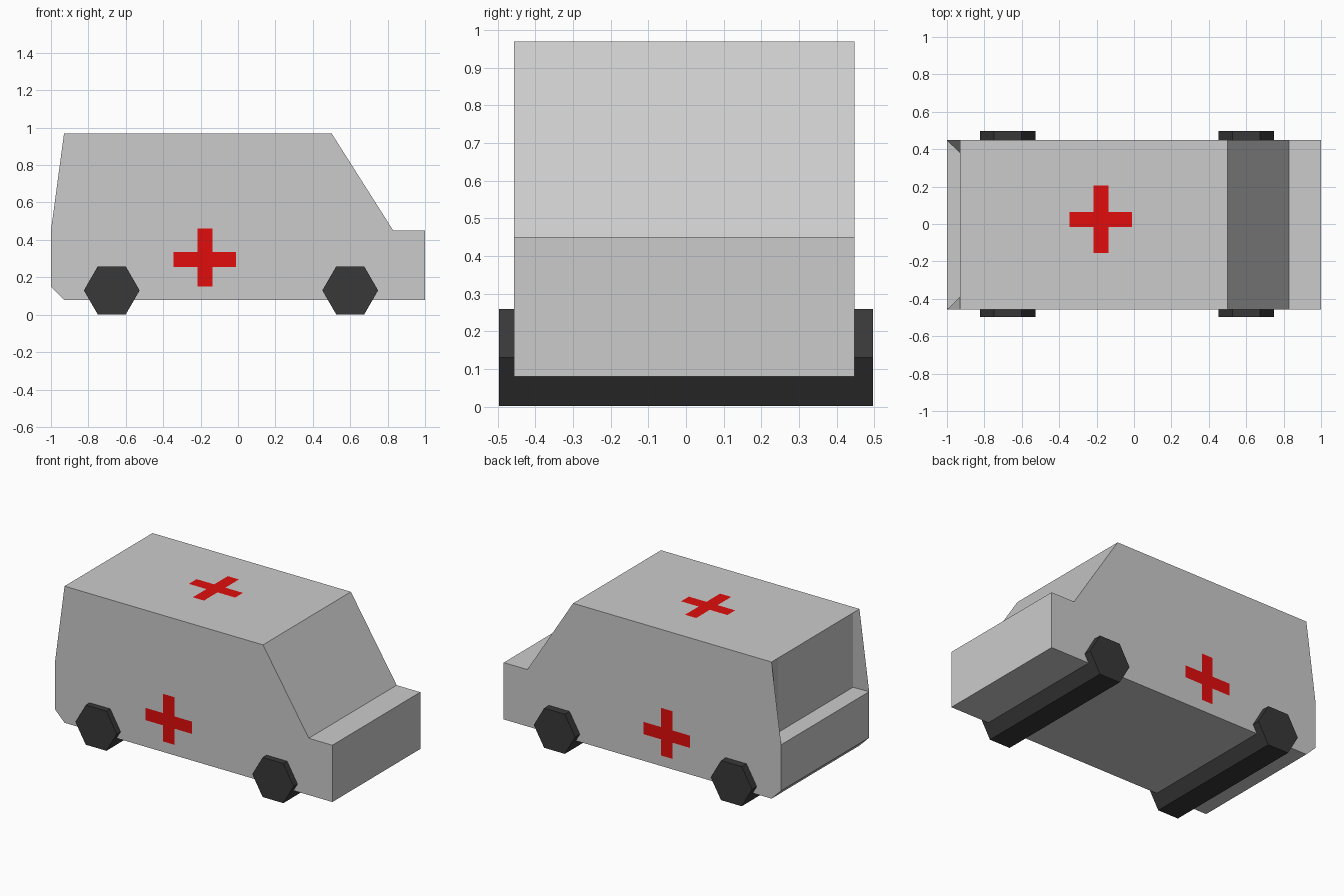
import bpy, bmesh, math

if "Cube" in bpy.data.objects:
    bpy.data.objects.remove(bpy.data.objects["Cube"])

Y0, Y1 = -0.457, 0.448   # body sides


def prism(name, profile, y0, y1):
    """Extrude an x-z profile along y."""
    bm = bmesh.new()
    face = bm.faces.new([bm.verts.new((x, y0, z)) for x, z in profile])
    ext = bmesh.ops.extrude_face_region(bm, geom=[face])
    for v in ext["geom"]:
        if isinstance(v, bmesh.types.BMVert):
            v.co.y = y1
    bmesh.ops.recalc_face_normals(bm, faces=bm.faces)
    return finish(name, bm), bm


def finish(name, bm, mat=None):
    mesh = bpy.data.meshes.new(name)
    obj = bpy.data.objects.new(name, mesh)
    bpy.context.collection.objects.link(obj)
    bm.to_mesh(mesh)
    if mat:
        mesh.materials.append(mat)
    return obj


def material(name, rgb):
    m = bpy.data.materials.new(name)
    m.diffuse_color = (*rgb, 1)
    m.use_nodes = True
    m.node_tree.nodes["Principled BSDF"].inputs["Base Color"].default_value = m.diffuse_color
    return m


red = material("red", (0.75, 0.004, 0.004))
dark = material("dark_rubber", (0.04, 0.04, 0.04))

# Van body
body, bm = prism("van_body", [(-0.93, 0.08), (1, 0.08), (1, 0.45), (0.83, 0.45),
                              (0.5, 0.97), (-0.93, 0.97), (-1, 0.45), (-1, 0.15)], Y0, Y1)

# Recessed upper rear door: inset, then flatten to an upright panel
rear = next(f for f in bm.faces
            if f.normal.x < -0.9 and f.calc_center_median().z > 0.5)
bmesh.ops.inset_individual(bm, faces=[rear], thickness=0.03)
for v in rear.verts:
    v.co = (-0.93,
            Y1 - 0.067 if v.co.y > 0 else Y0 + 0.067,
            0.965 if v.co.z > 0.7 else 0.485)
bm.to_mesh(body.data)
bm.free()

# Six-sided wheel rollers running the full width
r = 0.149
for name, cx in (("rear_wheels", -0.675), ("front_wheels", 0.6)):
    hexagon = [(cx + r * math.cos(i * math.pi / 3),
                0.13 + r * math.sin(i * math.pi / 3)) for i in range(6)]
    wheels, bm = prism(name, hexagon, -0.497, 0.497)
    wheels.data.materials.append(dark)
    bm.free()


# Flat red crosses
def cross(name, place, flip=False):
    a, b, c, d = 0.167, 0.04, 0.04, 0.155   # bar half-lengths and half-widths
    if name == "roof_cross":
        d = 0.18
    pts = [(a, -c), (a, c), (b, c), (b, d), (-b, d), (-b, c),
           (-a, c), (-a, -c), (-b, -c), (-b, -d), (b, -d), (b, -c)]
    if flip:
        pts.reverse()
    bm = bmesh.new()
    bm.faces.new([bm.verts.new(place(-0.187 + u + 0.01, v)) for u, v in pts])
    finish(name, bm, red)
    bm.free()


cross("front_side_cross", lambda u, v: (u, Y0 - 0.003, 0.305 + v - 0.01 * (abs(v) < 0.1)))
cross("back_side_cross", lambda u, v: (u, Y1 + 0.003, 0.305 + v - 0.01 * (abs(v) < 0.1)), True)
cross("roof_cross", lambda u, v: (u, 0.025 + v, 0.973))
